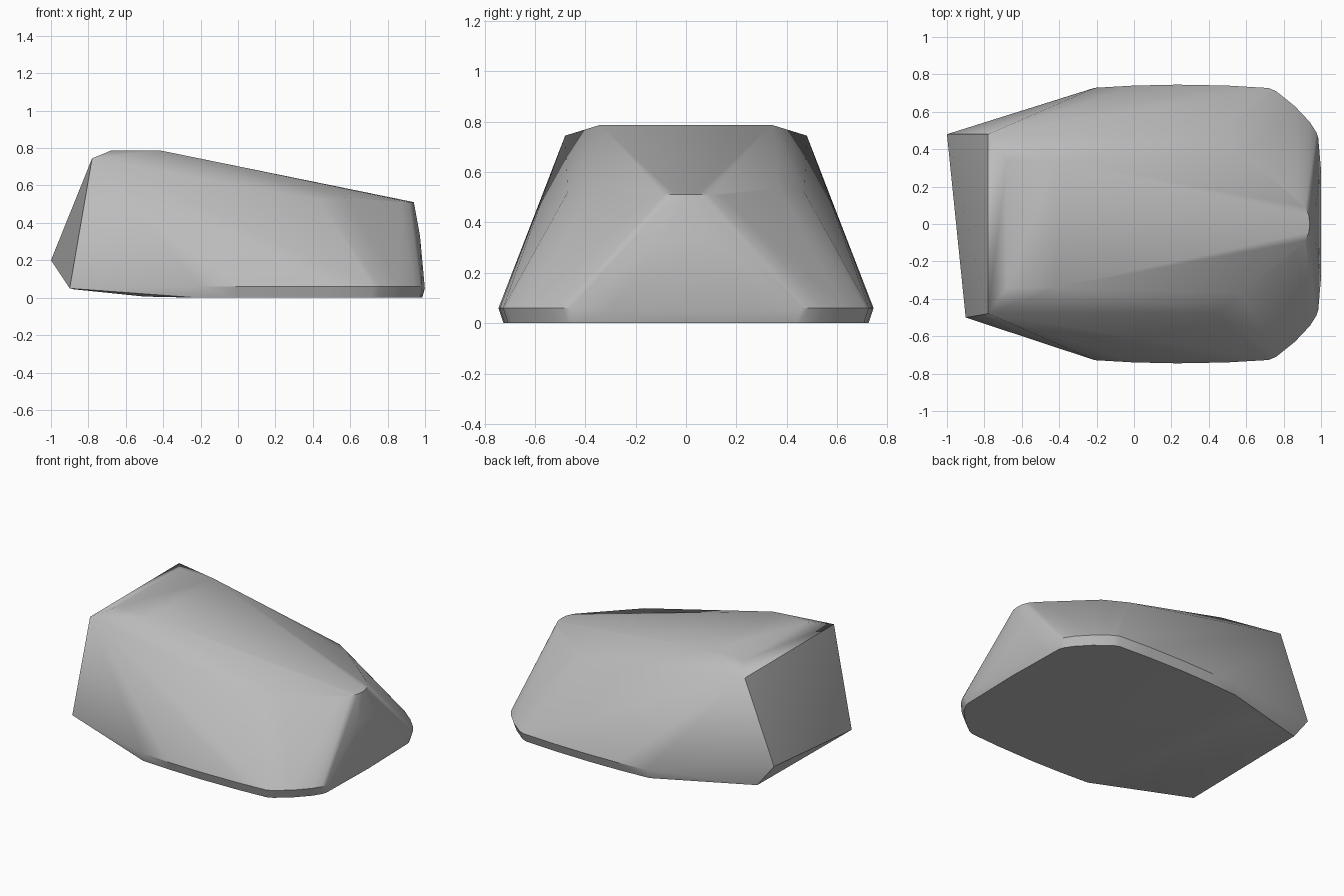
import bpy, bmesh, math

cube = bpy.data.objects.get("Cube")
if cube:
    bpy.data.objects.remove(cube, do_unlink=True)

# Corner points on the +y half, mirrored below
ROOF = [(-.78, .48, .745), (-.68, .34, .786), (-.42, .34, .788),
        (.44, .47, .52), (.57, .37, .535)]
NOSE = [(.87, .14, .51), (.915, .09, .511), (.935, .045, .511), (.94, 0, .511),
        (.973, .1, .33), (.999, .3, .05), (1, 0, .05)]
# Plan outline of the base, from tail round to nose
BASE = [(-.21, .728), (.0, .74), (.23, .745), (.5, .74), (.72, .727), (.76, .71),
        (.86, .63), (.94, .545), (.975, .49), (.985, .46)]
TAIL = [(-.88, .49, .045), (-.5, .56, .006)]


def mirrored(points):
    return [(x, s * y, z) for x, y, z in points for s in (1, -1)]


points = mirrored(ROOF + NOSE + TAIL)
points += mirrored([(x, y, .06) for x, y in BASE])          # widest band
points += mirrored([(x - .01, y - .02, 0) for x, y in BASE])  # flat underside
points += [(.985, 0, 0), (-1, .48, .2), (-.9, -.5, .05)]    # nose foot, uneven tail

# Wrap the points in one faceted stone
bm = bmesh.new()
for p in sorted(set(points)):
    bm.verts.new(p)
hull = bmesh.ops.convex_hull(bm, input=bm.verts[:])
loose = [v for v in bm.verts if not v.link_faces]
bmesh.ops.delete(bm, geom=loose, context='VERTS')
bmesh.ops.dissolve_limit(bm, angle_limit=math.radians(1),
                         verts=bm.verts[:], edges=bm.edges[:])
bmesh.ops.recalc_face_normals(bm, faces=bm.faces[:])

mesh = bpy.data.meshes.new("rock")
bm.to_mesh(mesh)
bm.free()
rock = bpy.data.objects.new("rock", mesh)
bpy.context.collection.objects.link(rock)

# Plain grey stone
stone = bpy.data.materials.new("stone_grey")
stone.use_nodes = True
stone.diffuse_color = (.5, .5, .5, 1)
stone.node_tree.nodes["Principled BSDF"].inputs["Base Color"].default_value = (.5, .5, .5, 1)
mesh.materials.append(stone)

bpy.ops.object.select_all(action='DESELECT')
rock.select_set(True)
bpy.context.view_layer.objects.active = rock
bpy.ops.object.shade_smooth_by_angle(angle=math.radians(32))
